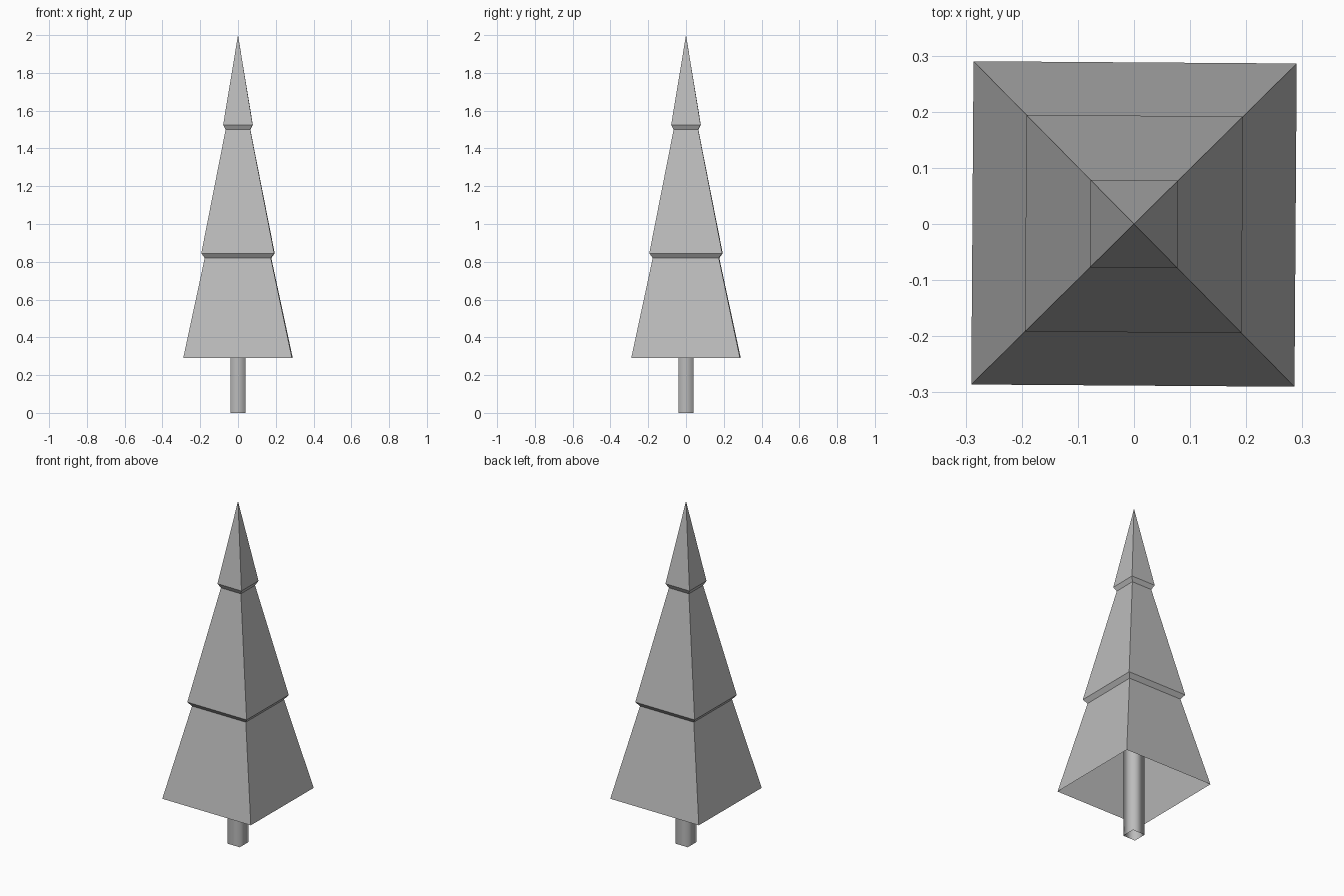
import bpy, bmesh, math

if "Cube" in bpy.data.objects:
    bpy.data.objects.remove(bpy.data.objects["Cube"])

grey = bpy.data.materials.new("mid grey")
grey.diffuse_color = (0.5, 0.5, 0.5, 1)
grey.use_nodes = True
grey.node_tree.nodes["Principled BSDF"].inputs["Base Color"].default_value = grey.diffuse_color


def square_shell(name, profile, smooth=False, turn=0.0):
    """Open four-sided shell through (half width, height) pairs; zero width makes a tip."""
    bm = bmesh.new()
    rings = []
    for r, z in profile:
        if r == 0:
            rings.append([bm.verts.new((0, 0, z))] * 4)
        else:
            rings.append([bm.verts.new((r * x, r * y, z))
                          for x, y in ((-1, -1), (1, -1), (1, 1), (-1, 1))])
    for low, high in zip(rings, rings[1:]):
        for i in range(4):
            j = (i + 1) % 4
            corners = [low[i], low[j], high[j]]
            if high[i] is not high[j]:
                corners.append(high[i])
            bm.faces.new(corners).smooth = smooth
    mesh = bpy.data.meshes.new(name)
    bm.to_mesh(mesh)
    bm.free()
    mesh.materials.append(grey)
    obj = bpy.data.objects.new(name, mesh)
    obj.rotation_euler.z = math.radians(turn)
    bpy.context.collection.objects.link(obj)
    return obj


# Three foliage tiers with short overhanging lips, open underneath
square_shell("foliage", [(0.288, 0.29), (0.175, 0.82), (0.193, 0.845),
                         (0.065, 1.50), (0.078, 1.525), (0, 2.0)], turn=-0.4)

# Square trunk with soft shading, running up inside the foliage
square_shell("trunk", [(0.04, 0), (0.04, 0.6)], smooth=True)
